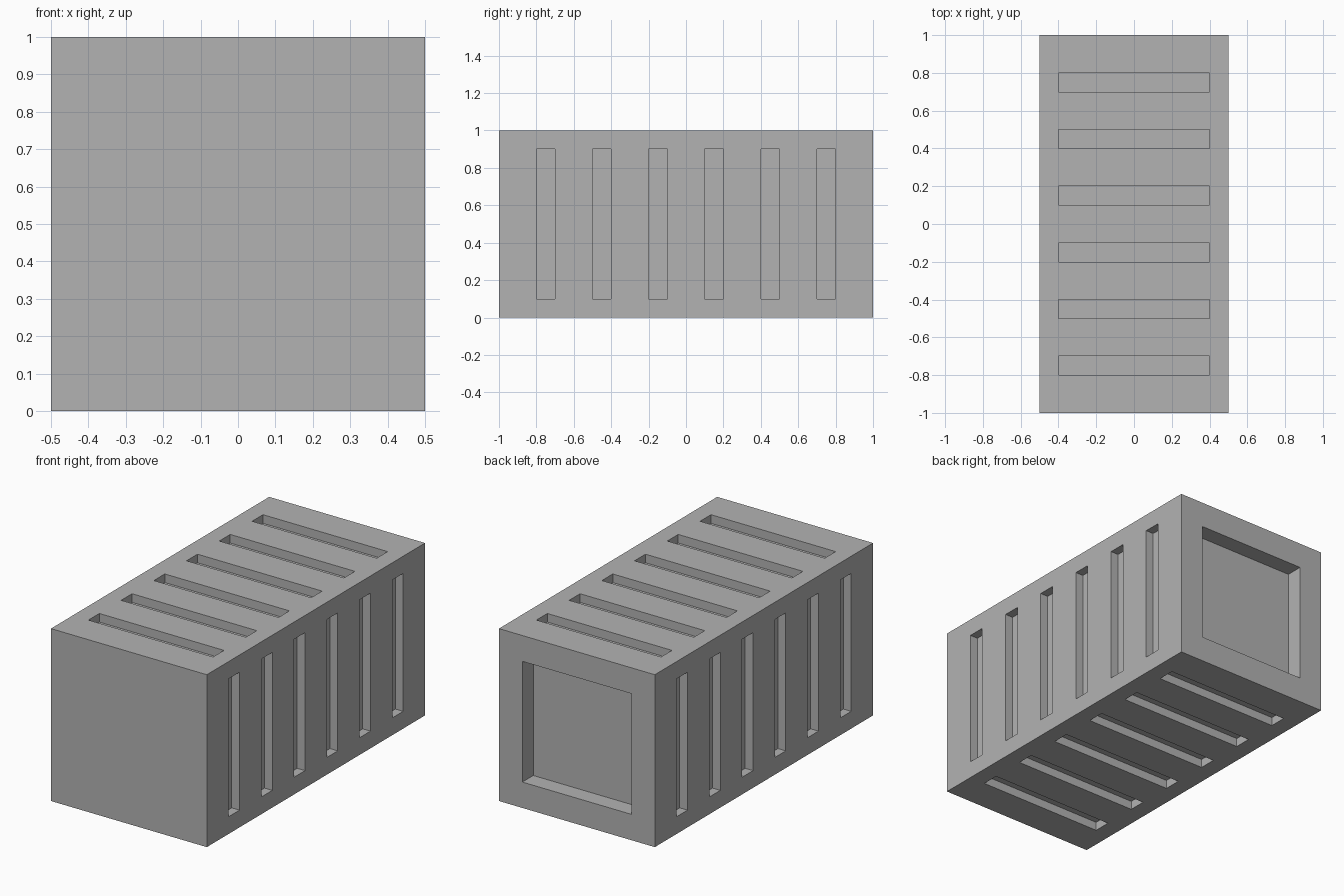
import bpy
import bmesh
from mathutils import Matrix, Vector

default_cube = bpy.data.objects.get("Cube")
if default_cube:
    bpy.data.objects.remove(default_cube, do_unlink=True)

WIDTH, LENGTH, HEIGHT = 1.0, 2.0, 1.0
SLOT_COUNT, SLOT_STEP = 6, 0.3
SLOT_WIDTH, SLOT_LENGTH, SLOT_DEPTH = 0.1, 0.8, 0.05
PANEL_SIZE, PANEL_DEPTH = 0.7, 0.1


def add_box(bm, center, size):
    matrix = Matrix.Translation(center) @ Matrix.Diagonal((*size, 1))
    bmesh.ops.create_cube(bm, size=1, matrix=matrix)


def make_object(name, bm):
    mesh = bpy.data.meshes.new(name)
    bm.to_mesh(mesh)
    bm.free()
    obj = bpy.data.objects.new(name, mesh)
    bpy.context.collection.objects.link(obj)
    return obj


# Plain grey material
grey = bpy.data.materials.new("plain_grey")
grey.use_nodes = True
color = (0.45, 0.45, 0.45, 1)
grey.diffuse_color = color
grey.node_tree.nodes["Principled BSDF"].inputs["Base Color"].default_value = color

# Crate body
middle = Vector((0, 0, HEIGHT / 2))
bm = bmesh.new()
add_box(bm, middle, (WIDTH, LENGTH, HEIGHT))
body = make_object("crate_body", bm)
body.data.materials.append(grey)

# Cutter boxes are centred on the surface, so half of each one cuts in
bm = bmesh.new()
for i in range(SLOT_COUNT):
    y = (i - (SLOT_COUNT - 1) / 2) * SLOT_STEP
    for side in (-1, 1):
        # Upright slots on the left and right
        add_box(bm, middle + Vector((side * WIDTH / 2, y, 0)),
                (SLOT_DEPTH * 2, SLOT_WIDTH, SLOT_LENGTH))
        # Crosswise slots on the top and bottom
        add_box(bm, middle + Vector((0, y, side * HEIGHT / 2)),
                (SLOT_LENGTH, SLOT_WIDTH, SLOT_DEPTH * 2))
# Square recess in the back
add_box(bm, middle + Vector((0, LENGTH / 2, 0)),
        (PANEL_SIZE, PANEL_DEPTH * 2, PANEL_SIZE))
cutter = make_object("recess_cutter", bm)
cutter.data.materials.append(grey)
cutter.hide_render = True

# Cut the recesses, then drop the cutter
cut = body.modifiers.new("recesses", "BOOLEAN")
cut.operation = "DIFFERENCE"
cut.solver = "EXACT"
cut.object = cutter
bpy.context.view_layer.objects.active = body
body.select_set(True)
bpy.ops.object.modifier_apply(modifier=cut.name)
bpy.data.objects.remove(cutter, do_unlink=True)
